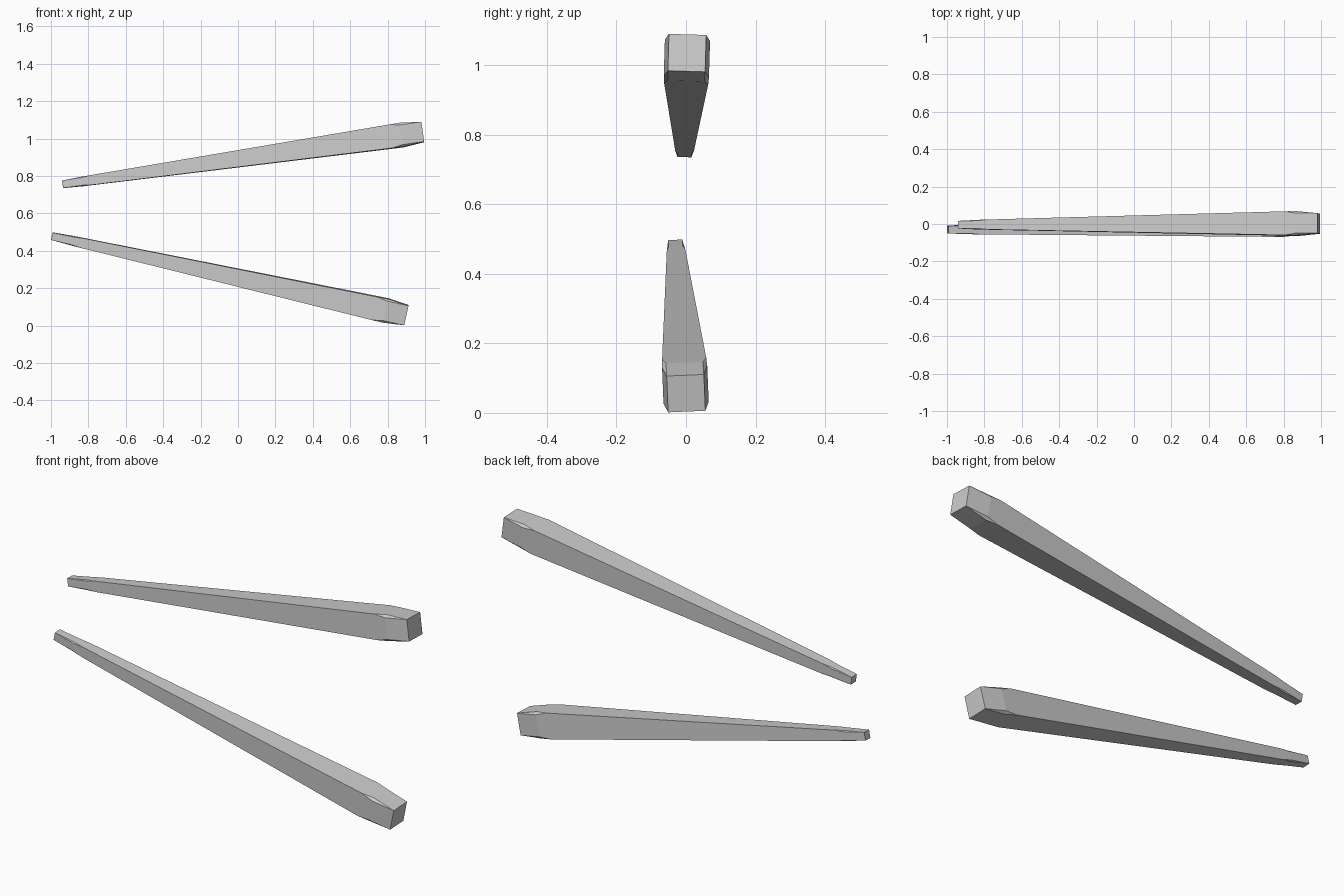
import bpy
from mathutils import Vector

if "Cube" in bpy.data.objects:
    bpy.data.objects.remove(bpy.data.objects["Cube"])


def chopstick(name, tip, butt, roll):
    """Tapered square stick; each corner is chamfered just before both ends."""
    tip, butt = Vector(tip), Vector(butt)
    axis = (butt - tip).normalized()
    side = Vector((0, 1, 0))
    side = (side - axis * side.dot(axis)).normalized()
    up = axis.cross(side).normalized()
    if up.z < 0:
        up = -up
    side, up = (side + up * roll).normalized(), (up - side * roll).normalized()
    length = (butt - tip).length
    corners = [(1, 1), (-1, 1), (-1, -1), (1, -1)]
    verts = []

    # each ring has 8 slots, two per corner; square rings share one vertex
    def ring(s, h, chamfer=0.0):
        slots = []
        for i, (a, b) in enumerate(corners):
            pts = [(a * h, b * h)]
            if chamfer:
                k = h - chamfer
                pts = [(a * h, b * k), (a * k, b * h)]
                if i % 2:
                    pts.reverse()
            ids = []
            for p, q in pts:
                ids.append(len(verts))
                verts.append(tip + axis * s + side * p + up * q)
            slots += [ids[0], ids[-1]]
        return slots

    rings = [
        ring(0, 0.020),
        ring(0.11, 0.0255, 0.005),
        ring(0.165, 0.0267),
        ring(length - 0.175, 0.0635),
        ring(length - 0.115, 0.065, 0.012),
        ring(length, 0.0535),
    ]
    faces = [rings[0][::2], rings[-1][::2]]
    for r0, r1 in zip(rings, rings[1:]):
        for i in range(8):
            j = (i + 1) % 8
            f = list(dict.fromkeys([r0[i], r0[j], r1[j], r1[i]]))
            if len(f) > 2:
                faces.append(f)

    mesh = bpy.data.meshes.new(name)
    mesh.from_pydata(verts, [], faces)
    obj = bpy.data.objects.new(name, mesh)
    bpy.context.collection.objects.link(obj)
    # consistent outward normals
    bpy.context.view_layer.objects.active = obj
    obj.select_set(True)
    bpy.ops.object.mode_set(mode='EDIT')
    bpy.ops.mesh.select_all(action='SELECT')
    bpy.ops.mesh.normals_make_consistent(inside=False)
    bpy.ops.object.mode_set(mode='OBJECT')
    obj.select_set(False)


chopstick("upper_chopstick", (-0.938, -0.004, 0.755), (0.988, 0.003, 1.035), -0.03)
chopstick("lower_chopstick", (-0.995, -0.030, 0.478), (0.900, 0.000, 0.056), 0.04)
